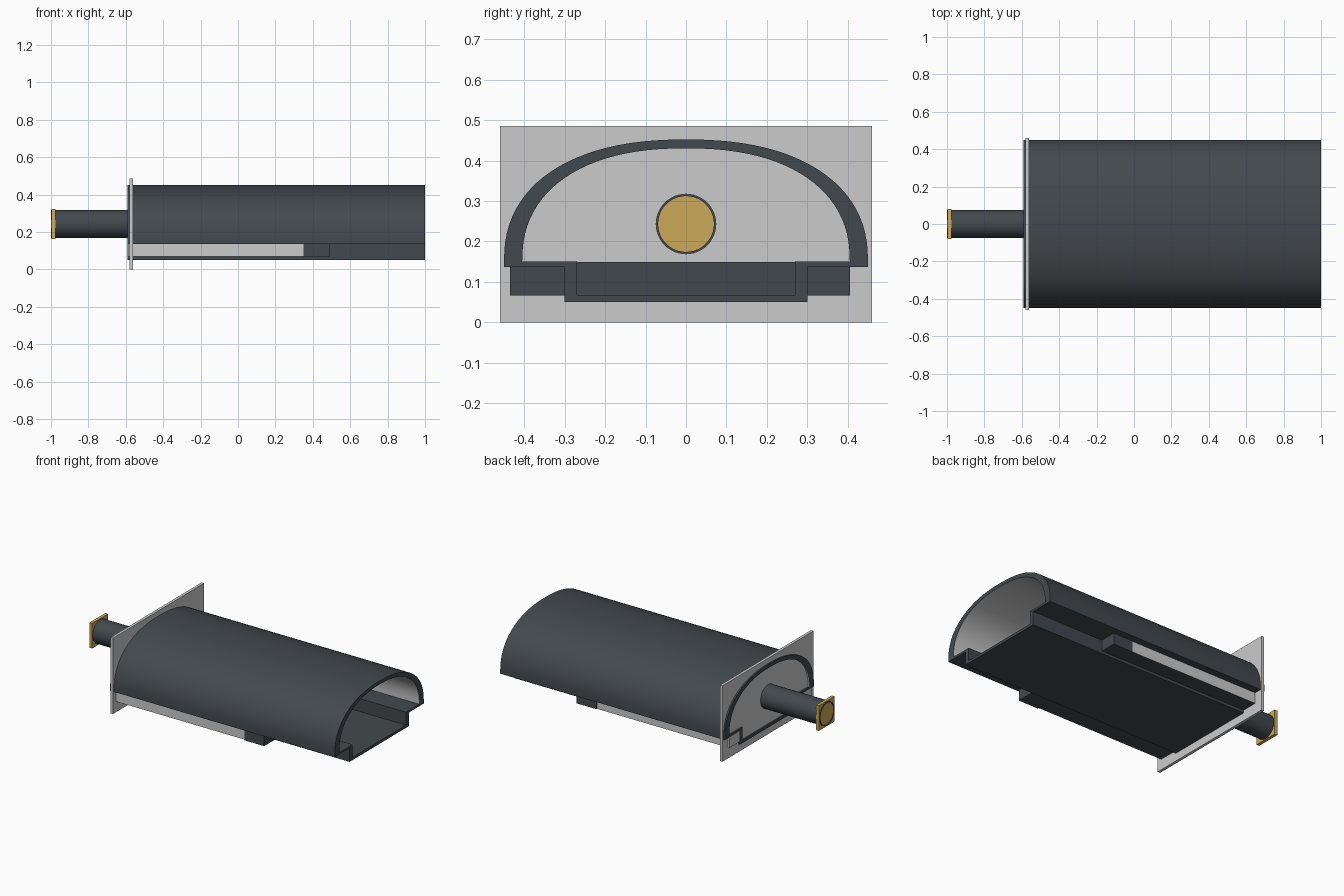
import bpy, bmesh, math

if "Cube" in bpy.data.objects:
    bpy.data.objects.remove(bpy.data.objects["Cube"])


def material(name, rgb):
    m = bpy.data.materials.new(name)
    m.diffuse_color = (*rgb, 1)
    m.use_nodes = True
    m.node_tree.nodes["Principled BSDF"].inputs["Base Color"].default_value = m.diffuse_color
    return m


DARK = material("dark slate", (0.055, 0.066, 0.075))
LIGHT = material("light grey", (0.60, 0.60, 0.60))
GOLD = material("brass", (0.60, 0.40, 0.10))


def extrude(name, loops, x0, x1, mats, smooth=False):
    """Fill closed (y, z) loops, later loops being holes, and extrude along x."""
    bm = bmesh.new()
    edges = []
    for loop in loops:
        vs = [bm.verts.new((x0, y, z)) for y, z in loop]
        edges += [bm.edges.new((vs[i - 1], vs[i])) for i in range(len(vs))]
    bmesh.ops.triangle_fill(bm, use_beauty=True, edges=edges)
    res = bmesh.ops.extrude_face_region(bm, geom=bm.faces[:])
    for v in res["geom"]:
        if isinstance(v, bmesh.types.BMVert):
            v.co.x = x1
    bmesh.ops.recalc_face_normals(bm, faces=bm.faces[:])
    me = bpy.data.meshes.new(name)
    bm.to_mesh(me)
    bm.free()
    ob = bpy.data.objects.new(name, me)
    bpy.context.collection.objects.link(ob)
    for m in mats:
        me.materials.append(m)
    if smooth:
        bpy.ops.object.select_all(action='DESELECT')
        ob.select_set(True)
        bpy.context.view_layer.objects.active = ob
        bpy.ops.object.shade_smooth_by_angle(angle=math.radians(30))
    return ob


def rect(y0, y1, z0, z1):
    return [(y0, z0), (y1, z0), (y1, z1), (y0, z1)]


def circle(r, zc=0.243, n=48):
    return [(r * math.cos(2 * math.pi * i / n), zc + r * math.sin(2 * math.pi * i / n))
            for i in range(n)]


POWER = 2.3


def arch(a, b, z0=0.15, n=48):
    """Superellipse half-arch from +y over the top to -y."""
    pts = []
    for i in range(n + 1):
        t = math.pi * i / n
        c, s = math.cos(t), max(math.sin(t), 0)
        if i in (0, n):
            s = 0
        pts.append((a * math.copysign(abs(c) ** (2 / POWER), c), z0 + b * s ** (2 / POWER)))
    return pts


# Arched shell with a sunken channel floor
outer = arch(0.45, 0.302) + [(-0.45, 0.137), (-0.3, 0.137), (-0.3, 0.05),
                             (0.3, 0.05), (0.3, 0.137), (0.45, 0.137)]
inner = arch(0.405, 0.28) + [(-0.27, 0.15), (-0.27, 0.067), (0.27, 0.067), (0.27, 0.15)]
shell = extrude("arched_shell", [outer, inner], -0.59, 1.0, [DARK, LIGHT], True)
# Light lining on the inside of the arch
for p in shell.data.polygons:
    y, z = p.center.y, p.center.z
    if abs(p.normal.x) < 0.5 and z > 0.151:
        if (abs(y) / 0.428) ** POWER + ((z - 0.15) / 0.291) ** POWER < 1:
            p.material_index = 1

# Rear plate, with an opening for the pipe
extrude("rear_plate", [rect(-0.46, 0.46, 0, 0.485), circle(0.0725)], -0.58, -0.562, [LIGHT])

# Hollow pipe and the square brass plate closing its end
extrude("pipe", [circle(0.075), circle(0.069)], -1.0, -0.56, [DARK], True)
extrude("pipe_end_plate", [rect(-0.08, 0.08, 0.163, 0.323)], -0.996, -0.976, [GOLD])

# Cross bar under the floor
extrude("cross_bar", [rect(-0.435, 0.405, 0.066, 0.149)], 0.35, 0.49, [DARK])

# Light side rails under the shell, dark underneath
for name, y0, y1 in (("front_rail", -0.43, -0.299), ("back_rail", 0.299, 0.402)):
    rail = extrude(name, [rect(y0, y1, 0.068, 0.138)], -0.588, 0.36, [LIGHT, DARK])
    for p in rail.data.polygons:
        if p.normal.z < -0.5:
            p.material_index = 1
